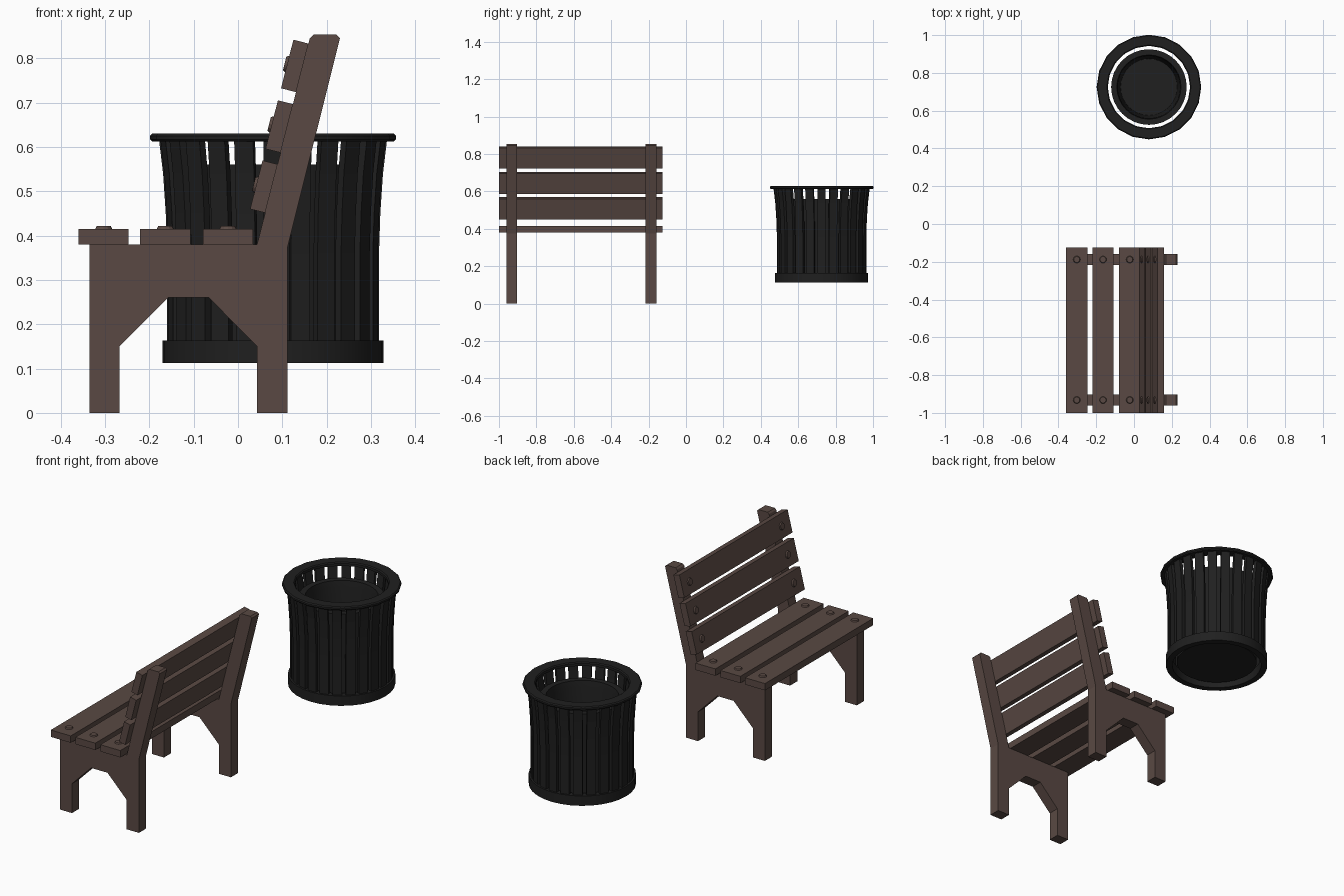
import bpy, bmesh
from math import sin, cos, pi, radians, atan2
from mathutils import Vector, Matrix

if "Cube" in bpy.data.objects:
    bpy.data.objects.remove(bpy.data.objects["Cube"], do_unlink=True)


def material(name, rgb):
    m = bpy.data.materials.new(name)
    m.use_nodes = True
    m.diffuse_color = (*rgb, 1)
    m.node_tree.nodes["Principled BSDF"].inputs["Base Color"].default_value = (*rgb, 1)
    return m


BROWN = material("dark brown wood", (0.1, 0.066, 0.056))
BLACK = material("black metal", (0.014, 0.014, 0.014))


def finish(bm, name, mat, smooth=False):
    bmesh.ops.recalc_face_normals(bm, faces=bm.faces)
    me = bpy.data.meshes.new(name)
    bm.to_mesh(me)
    bm.free()
    me.materials.append(mat)
    ob = bpy.data.objects.new(name, me)
    bpy.context.collection.objects.link(ob)
    if smooth:
        bpy.ops.object.select_all(action='DESELECT')
        ob.select_set(True)
        bpy.context.view_layer.objects.active = ob
        bpy.ops.object.shade_smooth_by_angle(angle=radians(35))
    return ob


def extrude_profile(name, points, y0, y1, mat):
    """Side outline in x and z, extruded along y."""
    bm = bmesh.new()
    face = bm.faces.new([bm.verts.new((x, y0, z)) for x, z in points])
    out = bmesh.ops.extrude_face_region(bm, geom=[face])
    moved = [v for v in out["geom"] if isinstance(v, bmesh.types.BMVert)]
    bmesh.ops.translate(bm, verts=moved, vec=(0, y1 - y0, 0))
    return finish(bm, name, mat)


def lathe(name, points, sides, mat, centre, closed=True):
    """Outline in radius and z, revolved about the vertical axis."""
    bm = bmesh.new()
    rings = []
    for i in range(sides):
        a = 2 * pi * i / sides
        rings.append([bm.verts.new((centre[0] + r * cos(a), centre[1] + r * sin(a), z))
                      for r, z in points])
    n = len(points)
    for i in range(sides):
        p, q = rings[i], rings[(i + 1) % sides]
        for j in range(n if closed else n - 1):
            k = (j + 1) % n
            bm.faces.new((p[j], q[j], q[k], p[k]))
    if not closed:
        for j in (0, n - 1):
            bm.faces.new([ring[j] for ring in rings])
    return finish(bm, name, mat, True)


# Bench: two side frames, each one board with legs and a leaning back post
FRAME_Y = (-0.932, -0.188)
frame = [(-0.335, 0), (-0.267, 0), (-0.267, 0.15), (-0.158, 0.26), (-0.066, 0.26),
         (0.043, 0.15), (0.043, 0), (0.112, 0), (0.112, 0.375), (0.23, 0.845),
         (0.222, 0.853), (0.17, 0.853), (0.162, 0.845), (0.043, 0.38), (-0.335, 0.38)]
for side, y in zip(("right", "left"), FRAME_Y):
    extrude_profile(f"bench_frame_{side}", frame, y - 0.029, y + 0.029, BROWN)


def slat(name, base, along, out):
    """Board resting on its frame at base, with a bolt head over each frame."""
    w, t = along * 0.0565, out * 0.035
    corners = [base - w, base + w, base + w + t, base - w + t]
    extrude_profile(name, [(c.x, c.z) for c in corners], -1, -0.125, BROWN)
    turn = out.to_track_quat('Z', 'Y').to_matrix().to_4x4()
    bm = bmesh.new()
    for y in FRAME_Y:
        pos = base + out * 0.037 + Vector((0, y, 0))
        bmesh.ops.create_cone(bm, cap_ends=True, segments=12, radius1=0.02, radius2=0.016,
                              depth=0.008, matrix=Matrix.Translation(pos) @ turn)
    finish(bm, name + "_bolts", BROWN)


for i, x in enumerate((-0.303, -0.164, -0.0225)):
    slat(f"seat_slat_{i + 1}", Vector((x, 0, 0.38)), Vector((1, 0, 0)), Vector((0, 0, 1)))

lean = atan2(0.119, 0.465)
up, front = Vector((sin(lean), 0, cos(lean))), Vector((-cos(lean), 0, sin(lean)))
for i, d in enumerate((0.13, 0.27, 0.411)):
    slat(f"back_slat_{i + 1}", Vector((0.043, 0, 0.38)) + up * d, up, front)

# Litter bin: rim, base ring, flared upright slats and an inner bucket
BIN = (0.079, 0.725)
lathe("bin_rim", [(0.218, 0.612), (0.272, 0.612), (0.277, 0.617), (0.277, 0.625),
                  (0.272, 0.63), (0.223, 0.63), (0.218, 0.625)], 20, BLACK, BIN)
lathe("bin_base_ring", [(0.218, 0.113), (0.249, 0.113), (0.249, 0.163), (0.218, 0.163)],
      32, BLACK, BIN)
lathe("bin_bucket", [(0.196, 0.13), (0.2, 0.56), (0.17, 0.56), (0.165, 0.53), (0.15, 0.16)],
      32, BLACK, BIN, closed=False)

SLATS = 24
path = [(0.239, 0.14), (0.239, 0.36), (0.242, 0.45), (0.248, 0.54), (0.257, 0.615)]
bm = bmesh.new()
for i in range(SLATS):
    spin = Matrix.Translation((*BIN, 0)) @ Matrix.Rotation(2 * pi * i / SLATS, 4, 'Z')
    rows = []
    for r, z in path:
        rows.append([bm.verts.new(spin @ Vector((r + dr, dy, z)))
                     for dr, dy in ((0, -0.022), (0, 0.022), (-0.018, 0.022), (-0.018, -0.022))])
    for a, b in zip(rows, rows[1:]):
        for j in range(4):
            k = (j + 1) % 4
            bm.faces.new((a[j], a[k], b[k], b[j]))
    bm.faces.new(rows[0])
    bm.faces.new(rows[-1])
finish(bm, "bin_slats", BLACK)
